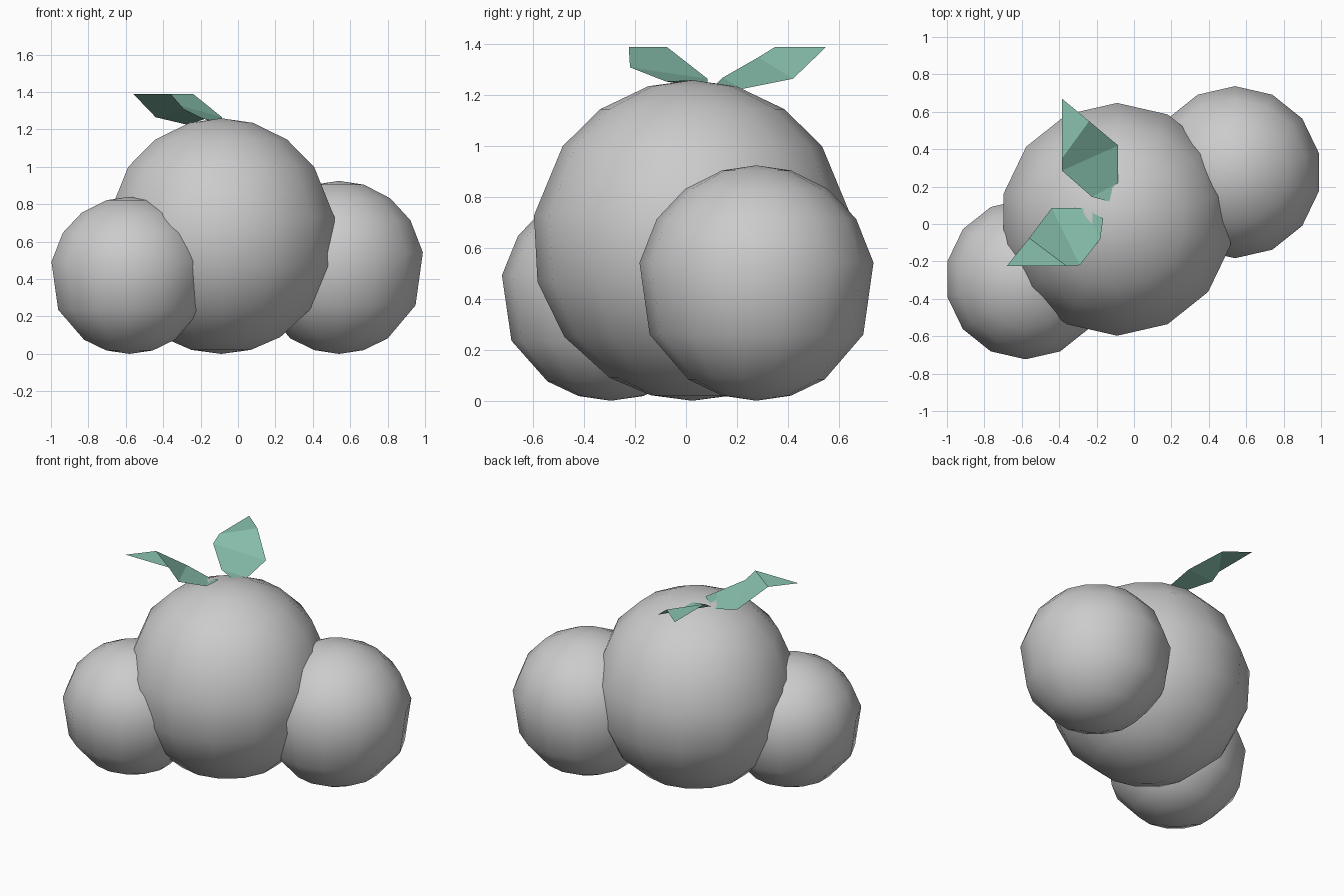
import bpy
from math import sin, cos, pi, radians

if "Cube" in bpy.data.objects:
    bpy.data.objects.remove(bpy.data.objects["Cube"])


def make_object(name, verts, faces, smooth=False, material=None):
    mesh = bpy.data.meshes.new(name)
    mesh.from_pydata(verts, [], faces)
    mesh.validate()
    obj = bpy.data.objects.new(name, mesh)
    bpy.context.collection.objects.link(obj)
    for p in mesh.polygons:
        p.use_smooth = smooth
    if material:
        mesh.materials.append(material)
    return obj


def puff(name, center, radius, height, latitudes, n=14):
    """Low-poly ball with hand-spaced rings, latitudes in degrees from the top."""
    cx, cy, cz = center
    verts = [(cx, cy, cz + height)]
    for lat in map(radians, latitudes):
        for i in range(n):
            a = pi / 2 + 2 * pi * i / n
            verts.append((cx + radius * sin(lat) * cos(a),
                          cy + radius * sin(lat) * sin(a),
                          cz + height * cos(lat)))
    verts.append((cx, cy, cz - height))
    last = len(verts) - 1
    faces = []
    for i in range(n):
        j = (i + 1) % n
        faces.append((0, 1 + i, 1 + j))
        for r in range(len(latitudes) - 1):
            a, b = 1 + r * n, 1 + (r + 1) * n
            faces.append((a + i, b + i, b + j, a + j))
        low = 1 + (len(latitudes) - 1) * n
        faces.append((low + i, last, low + j))
    return make_object(name, verts, faces, smooth=True)


# Rounded lobes
small_rings = [17, 37, 57, 80, 116, 145, 163]
large_rings = [16, 35, 54, 81, 105, 127, 149, 165]
puff("middle_lobe", (-0.09, 0.025, 0.63), 0.63, 0.63, large_rings)
puff("right_lobe", (0.54, 0.277, 0.4625), 0.467, 0.4625, small_rings)
puff("left_lobe", (-0.58, -0.295, 0.42), 0.435, 0.42, small_rings)

# Leaves: flat tip triangle, then a sloping blade down to the stem end
green = bpy.data.materials.new("leaf_green")
green.diffuse_color = (0.25, 0.54, 0.43, 1)
green.use_nodes = True
green.node_tree.nodes["Principled BSDF"].inputs["Base Color"].default_value = green.diffuse_color

back_leaf = [(-0.385, 0.67, 1.39), (-0.385, 0.35, 1.39), (-0.24, 0.55, 1.39),
             (-0.385, 0.285, 1.35), (-0.085, 0.42, 1.265),
             (-0.225, 0.145, 1.27), (-0.085, 0.22, 1.225), (-0.13, 0.12, 1.245)]
front_leaf = [(-0.68, -0.225, 1.39), (-0.36, -0.225, 1.39), (-0.56, -0.075, 1.39),
              (-0.29, -0.22, 1.31), (-0.44, 0.085, 1.265),
              (-0.18, -0.08, 1.255), (-0.27, 0.085, 1.225), (-0.165, 0.03, 1.26)]
leaf_faces = [(0, 1, 2), (1, 3, 4, 2), (3, 5, 6, 4), (5, 7, 6)]
make_object("back_leaf", back_leaf, leaf_faces, material=green)
make_object("front_leaf", front_leaf, leaf_faces, material=green)
